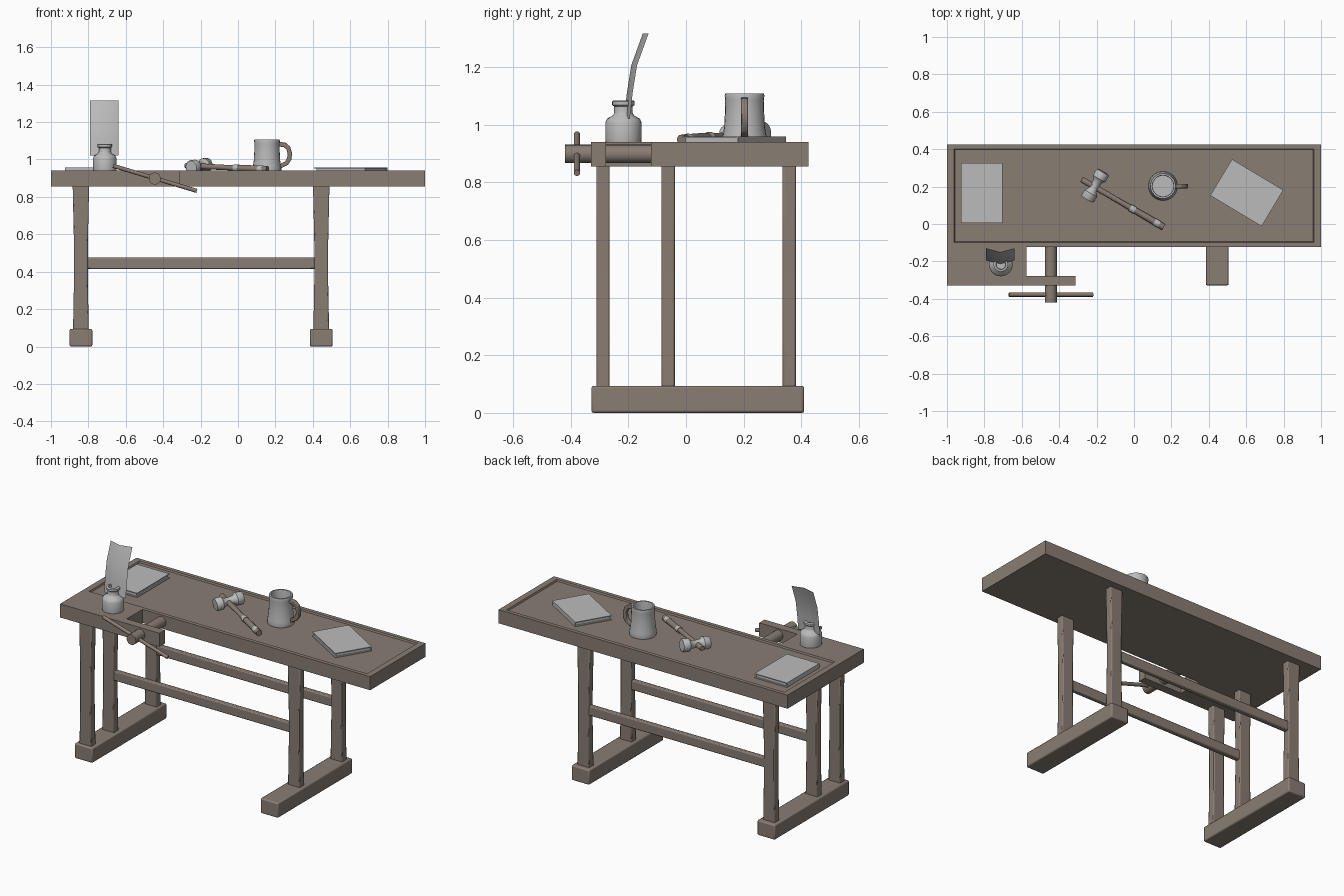
import bpy, bmesh, math
from mathutils import Vector, Matrix

if "Cube" in bpy.data.objects:
    bpy.data.objects.remove(bpy.data.objects["Cube"])


def material(name, rgb):
    m = bpy.data.materials.new(name)
    m.diffuse_color = (*rgb, 1)
    m.use_nodes = True
    m.node_tree.nodes["Principled BSDF"].inputs["Base Color"].default_value = m.diffuse_color
    return m


WOOD = material("weathered wood", (0.25, 0.205, 0.172))
GREY = material("pale grey", (0.50, 0.50, 0.50))


def finish(name, bm, mat, bevel=0, angle=40):
    bmesh.ops.recalc_face_normals(bm, faces=bm.faces)
    me = bpy.data.meshes.new(name)
    bm.to_mesh(me)
    bm.free()
    me.materials.append(mat)
    me.polygons.foreach_set("use_smooth", [True] * len(me.polygons))
    me.set_sharp_from_angle(angle=math.radians(angle))
    ob = bpy.data.objects.new(name, me)
    bpy.context.collection.objects.link(ob)
    if bevel:
        b = ob.modifiers.new("soft edges", "BEVEL")
        b.width, b.segments = bevel, 2
    return ob


def box(name, lo, hi, mat, bevel=0.0):
    lo, hi = Vector(lo), Vector(hi)
    bm = bmesh.new()
    bmesh.ops.create_cube(bm, size=1)
    bmesh.ops.scale(bm, vec=hi - lo, verts=bm.verts)
    bmesh.ops.translate(bm, vec=(lo + hi) / 2, verts=bm.verts)
    return finish(name, bm, mat, bevel)


def loft(name, rings, mat, bevel=0, caps=True):
    """Skin a list of closed rings of points."""
    bm = bmesh.new()
    vs = [[bm.verts.new(p) for p in r] for r in rings]
    n = len(rings[0])
    for a, b in zip(vs, vs[1:]):
        for i in range(n):
            j = (i + 1) % n
            bm.faces.new((a[i], a[j], b[j], b[i]))
    if caps:
        bm.faces.new(vs[0])
        bm.faces.new(vs[-1])
    return finish(name, bm, mat, bevel)


def turned(name, start, axis, profile, mat, sides=20):
    """Lathe shape: profile of (radius, distance along axis)."""
    q = Vector((0, 0, 1)).rotation_difference(Vector(axis).normalized())
    rings = []
    for r, h in profile:
        rings.append([Vector(start) + q @ Vector((r * math.cos(t), r * math.sin(t), h))
                      for t in (2 * math.pi * k / sides for k in range(sides))])
    return loft(name, rings, mat)


def prism(name, outline, direction, mat, bevel=0):
    d = Vector(direction)
    ring = [Vector(p) for p in outline]
    return loft(name, [ring, [p + d for p in ring]], mat, bevel)


# ---- bench top with shallow recessed panel
def rect(x0, x1, y0, y1, z):
    return [(x0, y0, z), (x1, y0, z), (x1, y1, z), (x0, y1, z)]


loft("bench_top", [rect(-1, 1, -0.122, 0.425, 0.855),
                   rect(-1, 1, -0.122, 0.425, 0.94),
                   rect(-0.962, 0.962, -0.098, 0.401, 0.94),
                   rect(-0.958, 0.958, -0.094, 0.397, 0.93)], WOOD)

# ---- shoulder vice: L-shaped arm, screw and handle
prism("vice_arm", [(-1, -0.122, 0.855), (-1, -0.33, 0.855), (-0.312, -0.33, 0.855),
                   (-0.312, -0.278, 0.855), (-0.575, -0.278, 0.855),
                   (-0.575, -0.122, 0.855)], (0, 0, 0.085), WOOD)
turned("vice_screw", (-0.445, -0.12, 0.898), (0, -1, 0),
       [(0.032, 0), (0.032, 0.3)], WOOD)
p, q = Vector((-0.668, -0.378, 0.966)), Vector((-0.22, -0.378, 0.832))
turned("vice_handle", p, q - p, [(0.011, 0), (0.011, (q - p).length)], WOOD, 12)

# ---- feet, legs and stretchers
for side, cx, ys in (("left", -0.84, (-0.288, -0.062, 0.358)),
                     ("right", 0.445, (-0.062, 0.358))):
    box(side + "_foot", (cx - 0.061, -0.328, 0), (cx + 0.061, 0.41, 0.094), WOOD, 0.008)
    for i, y in enumerate(ys):
        loft(f"{side}_leg_{i + 1}",
             [rect(cx - w, cx + w, y - 0.023, y + 0.023, z)
              for w, z in ((0.042, 0.085), (0.037, 0.35), (0.037, 0.55), (0.044, 0.86))],
             WOOD, 0.006)
for name, y in (("front_stretcher", -0.062), ("back_stretcher", 0.358)):
    box(name, (-0.81, y - 0.016, 0.415), (0.415, y + 0.016, 0.475), WOOD, 0.006)

# ---- books: two covers, spine and a page block
def book(name, cx, cy, length, width, turn):
    l, w = length / 2, width / 2
    parts = (("back_cover", (-l, -w, 0.93), (l, w, 0.935)),
             ("front_cover", (-l, -w, 0.953), (l, w, 0.958)),
             ("spine", (-l, w - 0.006, 0.934), (l, w, 0.954)),
             ("pages", (-l + 0.008, -w + 0.008, 0.934), (l - 0.008, w - 0.005, 0.954)))
    for part, lo, hi in parts:
        ob = box(f"{name}_{part}", lo, hi, GREY)
        ob.matrix_world = Matrix.Translation((cx, cy, 0)) @ Matrix.Rotation(math.radians(turn), 4, "Z")


book("left_book", -0.814, 0.165, 0.32, 0.224, 90)
book("right_book", 0.603, 0.167, 0.32, 0.226, -31)

# ---- ink bottle and feather
turned("ink_bottle", (-0.712, -0.217, 0.94), (0, 0, 1),
       [(0.062, 0), (0.063, 0.008), (0.063, 0.066), (0.057, 0.08), (0.036, 0.092),
        (0.032, 0.1), (0.032, 0.122), (0.039, 0.128), (0.039, 0.14), (0.035, 0.143),
        (0.026, 0.143), (0.024, 0.1)], GREY, 24)
bm = bmesh.new()
rows = [[bm.verts.new((-0.715 + dx, y - fold, z))
         for dx, fold in ((-0.075, 0), (0, 0.02), (0.075, 0))]
        for y, z in ((-0.195, 1.02), (-0.185, 1.11), (-0.17, 1.205), (-0.13, 1.315))]
for a, b in zip(rows, rows[1:]):
    for i in range(2):
        bm.faces.new((a[i], a[i + 1], b[i + 1], b[i]))
finish("feather", bm, GREY)

# ---- tankard: hollow cup with a wooden handle
turned("tankard_cup", (0.155, 0.203, 0.93), (0, 0, 1),
       [(0.076, 0), (0.078, 0.01), (0.076, 0.03), (0.071, 0.06), (0.068, 0.11),
        (0.067, 0.155), (0.069, 0.17), (0.067, 0.177), (0.058, 0.177),
        (0.056, 0.165), (0.056, 0.06)], GREY, 24)
outer = [(0.215, 1.095), (0.255, 1.09), (0.278, 1.07), (0.289, 1.035),
         (0.286, 1.0), (0.268, 0.972), (0.225, 0.95)]
inner = [(0.225, 0.975), (0.252, 0.99), (0.263, 1.008), (0.265, 1.033),
         (0.258, 1.055), (0.246, 1.066), (0.215, 1.07)]
prism("tankard_handle", [(x, 0.191, z) for x, z in outer + inner], (0, 0.024, 0), WOOD, 0.004)

# ---- hammer: handle with bands, and a double bell head
a, b = Vector((-0.28, 0.238, 0.967)), Vector((0.158, -0.016, 0.947))
axis = b - a
L = axis.length
turned("hammer_handle", a, axis, [(0.014, 0), (0.016, 0.01), (0.014, 0.25),
                                  (0.018, 0.38), (0.018, L)], WOOD, 12)
for i, t in enumerate((0.3, 0.45)):
    turned(f"handle_band_{i + 1}", a + axis.normalized() * t, axis,
           [(0.019, 0), (0.0195, 0.005), (0.0195, 0.025), (0.019, 0.03)], GREY, 12)
across = Vector((0.5, 0.87, 0.08)).normalized()
turned("hammer_head", Vector((-0.208, 0.205, 0.965)) - across * 0.085, across,
       [(0.034, 0), (0.038, 0.006), (0.038, 0.04), (0.025, 0.055), (0.022, 0.085),
        (0.025, 0.115), (0.038, 0.13), (0.038, 0.164), (0.034, 0.17)], GREY, 16)
